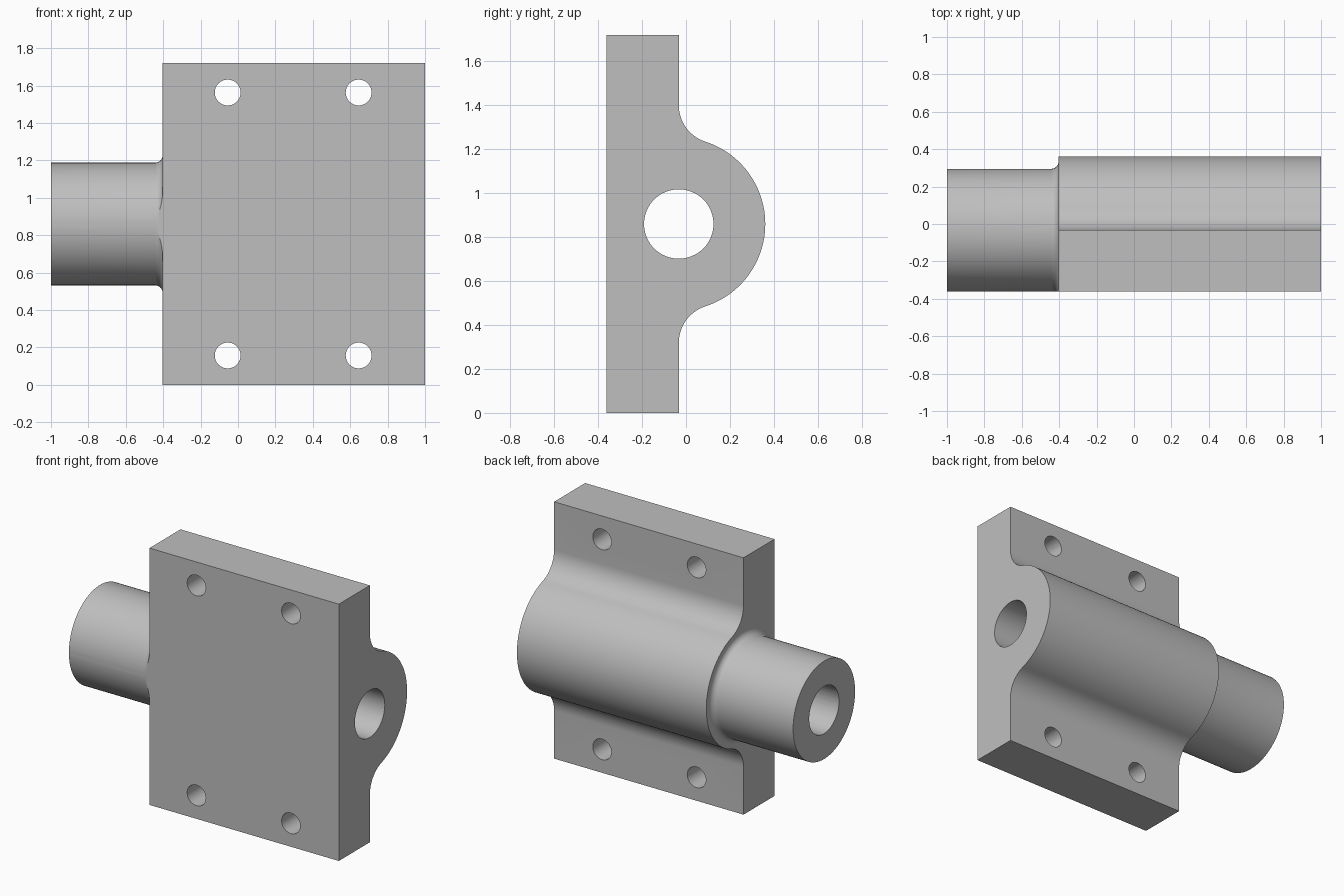
import bpy, bmesh, math
from mathutils import Vector, Matrix

cube = bpy.data.objects.get("Cube")
if cube:
    bpy.data.objects.remove(cube, do_unlink=True)

# Main dimensions
X0, X1 = -0.403, 1.0            # block ends
FRONT, BACK, TOP = -0.361, -0.033, 1.72
AXIS_Y, AXIS_Z = BACK, TOP / 2  # bore axis
BOSS_R, STUB_R, BORE_R, BOLT_R = 0.394, 0.328, 0.158, 0.069
BLEND_R, NECK_R = 0.175, 0.04

steel = bpy.data.materials.new("satin grey")
steel.use_nodes = True
grey = (0.52, 0.52, 0.52, 1)
steel.diffuse_color = grey
steel.node_tree.nodes["Principled BSDF"].inputs["Base Color"].default_value = grey


def finish(bm, name):
    bmesh.ops.recalc_face_normals(bm, faces=bm.faces)
    mesh = bpy.data.meshes.new(name)
    bm.to_mesh(mesh)
    bm.free()
    mesh.materials.append(steel)
    obj = bpy.data.objects.new(name, mesh)
    bpy.context.collection.objects.link(obj)
    return obj


def arc(cy, cz, r, a0, a1, n):
    return [(cy + r * math.cos(a0 + (a1 - a0) * i / n),
             cz + r * math.sin(a0 + (a1 - a0) * i / n)) for i in range(n + 1)]


def rod(name, radius, length, center, axis):
    bm = bmesh.new()
    turn = Vector((0, 0, 1)).rotation_difference(Vector(axis)).to_matrix().to_4x4()
    bmesh.ops.create_cone(bm, cap_ends=True, segments=64, radius1=radius, radius2=radius,
                          depth=length, matrix=Matrix.Translation(center) @ turn)
    return finish(bm, name)


def combine(target, other, operation):
    mod = target.modifiers.new(operation.lower(), 'BOOLEAN')
    mod.operation, mod.object, mod.solver = operation, other, 'EXACT'
    bpy.context.view_layer.objects.active = target
    bpy.ops.object.modifier_apply(modifier=mod.name)
    bpy.data.objects.remove(other, do_unlink=True)


# Block: plate and rounded boss extruded from one side profile
rise = math.sqrt((BOSS_R + BLEND_R) ** 2 - BLEND_R ** 2)
tilt = math.atan2(rise, BLEND_R)
upper = arc(BACK + BLEND_R, AXIS_Z + rise, BLEND_R, math.pi, math.pi + tilt, 14)
boss = arc(AXIS_Y, AXIS_Z, BOSS_R, tilt, -tilt, 48)
lower = [(y, TOP - z) for y, z in reversed(upper)]
profile = [(FRONT, 0), (FRONT, TOP), (BACK, TOP)] + upper + boss[1:-1] + lower + [(BACK, 0)]
bm = bmesh.new()
side = bm.faces.new([bm.verts.new((X0, y, z)) for y, z in profile])
ext = bmesh.ops.extrude_face_region(bm, geom=[side])
bmesh.ops.translate(bm, vec=(X1 - X0, 0, 0),
                    verts=[v for v in ext["geom"] if isinstance(v, bmesh.types.BMVert)])
block = finish(bm, "mounting_block")

# Stub tube: lathed outline with a concave neck, trimmed flush with the plate front
neck = arc(X0 - NECK_R, STUB_R + NECK_R, NECK_R, -math.pi / 2, 0, 8)
outline = [(-1, 0), (-1, STUB_R)] + neck + [(X0 + 0.01, STUB_R + NECK_R), (X0 + 0.01, 0)]
bm = bmesh.new()
verts = [bm.verts.new((x, AXIS_Y, AXIS_Z + r)) for x, r in outline]
edges = [bm.edges.new(pair) for pair in zip(verts, verts[1:])]
bmesh.ops.spin(bm, geom=verts + edges, cent=(0, AXIS_Y, AXIS_Z), axis=(1, 0, 0),
               angle=math.tau, steps=96, use_merge=True)
bmesh.ops.remove_doubles(bm, verts=bm.verts, dist=0.0001)
bmesh.ops.bisect_plane(bm, geom=bm.verts[:] + bm.edges[:] + bm.faces[:], dist=0.00001,
                       plane_co=(0, FRONT + 0.0005, 0), plane_no=(0, -1, 0), clear_outer=True)
bmesh.ops.holes_fill(bm, edges=[e for e in bm.edges if e.is_boundary])
combine(block, finish(bm, "stub_tube"), 'UNION')

# Through bore and four bolt holes
combine(block, rod("bore_cutter", BORE_R, 3, (0, AXIS_Y, AXIS_Z), (1, 0, 0)), 'DIFFERENCE')
for x in (-0.055, 0.645):
    for z in (0.157, TOP - 0.157):
        combine(block, rod("bolt_cutter", BOLT_R, 1, (x, -0.2, z), (0, 1, 0)), 'DIFFERENCE')

# Smooth curved faces, crisp edges
bpy.ops.object.select_all(action='DESELECT')
block.select_set(True)
bpy.context.view_layer.objects.active = block
bpy.ops.object.shade_smooth_by_angle(angle=math.radians(25))
